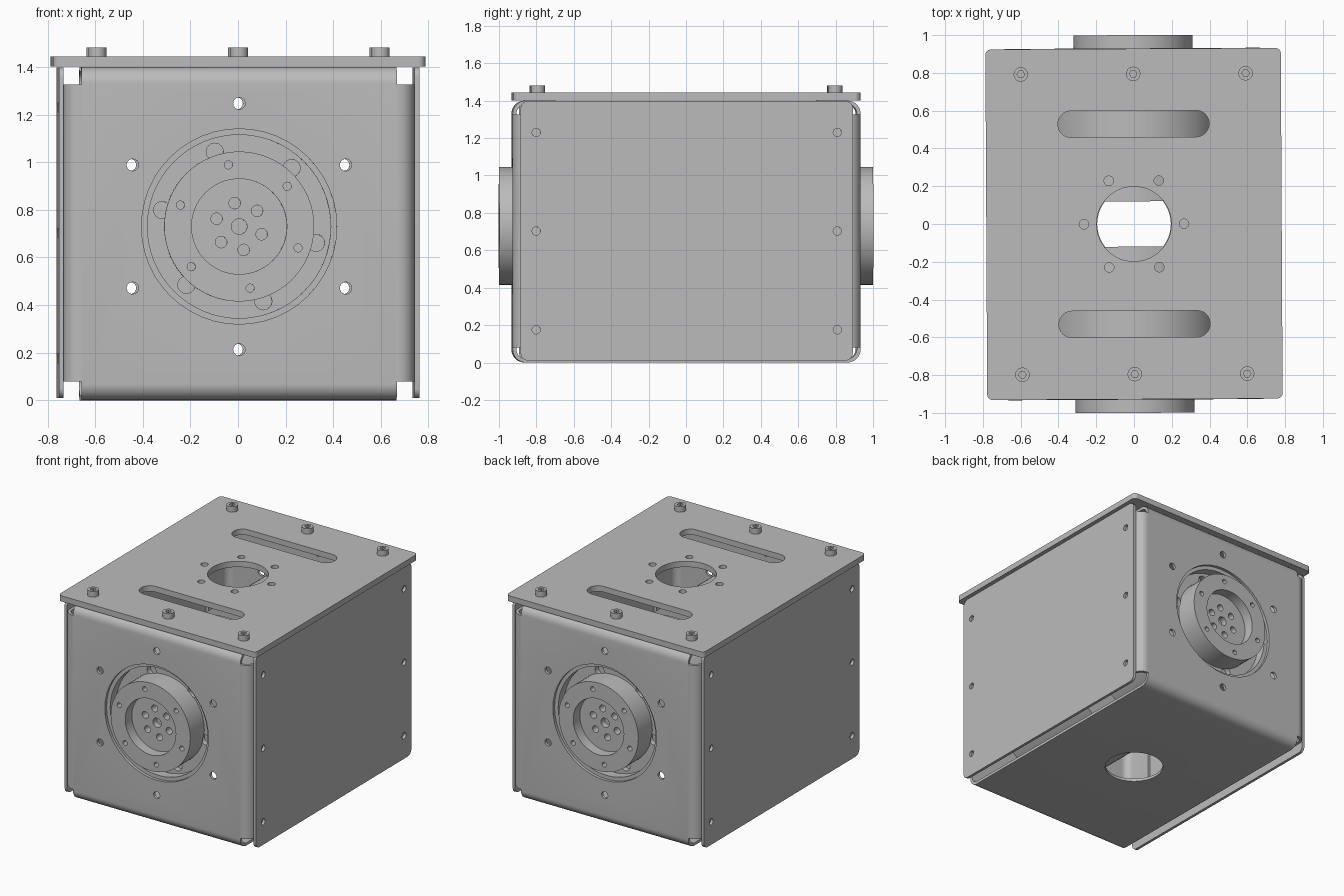
import bpy
import bmesh
from math import sin, cos, pi, radians
from mathutils import Vector, Matrix

cube = bpy.data.objects.get("Cube")
if cube:
    bpy.data.objects.remove(cube, do_unlink=True)

metal = bpy.data.materials.new("grey_metal")
metal.use_nodes = True
grey = (0.5, 0.5, 0.5, 1)
metal.diffuse_color = grey
metal.node_tree.nodes["Principled BSDF"].inputs["Base Color"].default_value = grey

HUB_Z = 0.73
TURN = Matrix.Rotation(radians(0.3), 4, "Z")  # the whole unit sits slightly turned


def to3(u, v, w, axis):
    return {"x": (w, u, v), "y": (u, w, v), "z": (u, v, w)}[axis]


def circle(u, v, r, n=48):
    return [(u + r * cos(2 * pi * i / n), v + r * sin(2 * pi * i / n)) for i in range(n)]


def ring(u, v, r, start):
    return [(u + r * cos(radians(start + 60 * i)), v + r * sin(radians(start + 60 * i)))
            for i in range(6)]


def fillet(points, r, closed, n=8):
    """Round the right-angled corners of a path."""
    out = []
    for i, p in enumerate(points):
        if not closed and i in (0, len(points) - 1):
            out.append(p)
            continue
        p = Vector(p)
        a = (Vector(points[i - 1]) - p).normalized() * r
        b = (Vector(points[(i + 1) % len(points)]) - p).normalized() * r
        for k in range(n + 1):
            t = k / n * pi / 2
            out.append(tuple(p + a * (1 - sin(t)) + b * (1 - cos(t))))
    return out


def rect(u0, u1, v0, v1, r):
    return fillet([(u0, v0), (u1, v0), (u1, v1), (u0, v1)], r, True)


def make(name, bm):
    mesh = bpy.data.meshes.new(name)
    bm.to_mesh(mesh)
    bm.free()
    mesh.materials.append(metal)
    obj = bpy.data.objects.new(name, mesh)
    bpy.context.collection.objects.link(obj)
    return obj


def solid(name, prisms):
    """Prisms given as (outline, axis, start, end)."""
    bm = bmesh.new()
    for outline, axis, a, b in prisms:
        low = [bm.verts.new(to3(u, v, a, axis)) for u, v in outline]
        high = [bm.verts.new(to3(u, v, b, axis)) for u, v in outline]
        bm.faces.new(low)
        bm.faces.new(high)
        for i in range(len(low)):
            bm.faces.new((low[i - 1], low[i], high[i], high[i - 1]))
    bmesh.ops.recalc_face_normals(bm, faces=bm.faces)
    return make(name, bm)


def sheet(name, path, axis, a, b, thickness=0.02):
    """Bent sheet metal along a path."""
    bm = bmesh.new()
    rows = [[bm.verts.new(to3(u, v, w, axis)) for w in (a, b)] for u, v in path]
    for p, q in zip(rows, rows[1:]):
        bm.faces.new((p[0], p[1], q[1], q[0]))
    obj = make(name, bm)
    mod = obj.modifiers.new("thickness", "SOLIDIFY")
    mod.thickness = thickness
    mod.offset = 0
    return obj


def bake(obj):
    graph = bpy.context.evaluated_depsgraph_get()
    mesh = bpy.data.meshes.new_from_object(obj.evaluated_get(graph))
    obj.modifiers.clear()
    obj.data = mesh


def cut(obj, prisms):
    cutter = solid("cutter", prisms)
    mod = obj.modifiers.new("holes", "BOOLEAN")
    mod.operation = "DIFFERENCE"
    mod.solver = "EXACT"
    mod.object = cutter
    bake(obj)
    bpy.data.objects.remove(cutter, do_unlink=True)


parts = []

# Wrapped shell: front, bottom and back in one bent sheet with top flanges
path = fillet([(0.7, 1.39), (0.92, 1.39), (0.92, 0.01), (-0.92, 0.01),
               (-0.92, 1.39), (-0.7, 1.39)], 0.06, False)
shell = sheet("shell", path, "x", -0.662, 0.662)
holes = [(circle(0, HUB_Z, 0.41), "y", -1.2, 1.2), (circle(0, 0, 0.195), "z", -0.1, 0.1)]
holes += [(circle(u, v, 0.025, 24), "y", -1.2, 1.2) for u, v in ring(0, HUB_Z, 0.517, 30)]
cut(shell, holes)
parts.append(shell)

# Side flanges bent round the four upright edges
for sx, side in ((1, "left"), (-1, "right")):
    for sy, end in ((-1, "front"), (1, "back")):
        path = fillet([(sx * 0.66, sy * 0.92), (sx * 0.727, sy * 0.92),
                       (sx * 0.727, sy * 0.7)], 0.06, False)
        flange = sheet(f"{end}_{side}_flange", path, "z", 0.08, 1.327)
        bake(flange)
        parts.append(flange)

# Side covers with screw holes
for sx, side in ((1, "left"), (-1, "right")):
    cover = solid(f"{side}_cover", [(rect(-0.888, 0.888, 0.01, 1.398, 0.04), "x",
                                     sx * 0.737, sx * 0.757)])
    cut(cover, [(circle(y, z, 0.022, 24), "x", -1, 1)
                for y in (-0.805, 0.805) for z in (0.175, 0.703, 1.23)])
    parts.append(cover)

# Top plate with slots, central opening and bolt circle
plate = solid("top_plate", [(rect(-0.782, 0.782, -0.928, 0.928, 0.03), "z", 1.402, 1.443)])
holes = [(circle(0, 0, 0.198), "z", 1.3, 1.5)]
holes += [(circle(u, v, 0.025, 24), "z", 1.3, 1.5) for u, v in ring(0, 0, 0.265, 0)]
holes += [(rect(-0.4, 0.4, s * 0.53 - 0.07, s * 0.53 + 0.07, 0.069), "z", 1.3, 1.5)
          for s in (-1, 1)]
cut(plate, holes)
parts.append(plate)

# Socket head screws on the top plate
spots = [(x, y) for x in (-0.595, 0, 0.595) for y in (-0.795, 0.795)]
screws = solid("top_screws", [(circle(x, y, 0.038, 32), "z", 1.44, 1.482) for x, y in spots])
cut(screws, [(circle(x, y, 0.02, 6), "z", 1.458, 1.5) for x, y in spots])
parts.append(screws)


# Motor bodies with output hubs, one at each end
def motor(name, turn):
    profile = [(0, 0.12), (0.45, 0.12), (0.45, 0.905), (0.385, 0.905), (0.385, 0.84),
               (0.315, 0.84), (0.315, 1.0), (0.2, 1.0), (0.2, 0.925), (0, 0.925)]
    bm = bmesh.new()
    verts = [bm.verts.new((r, -y, HUB_Z)) for r, y in profile]
    edges = [bm.edges.new(pair) for pair in zip(verts, verts[1:])]
    bmesh.ops.spin(bm, geom=verts + edges, cent=(0, 0, HUB_Z), axis=(0, 1, 0),
                   angle=2 * pi, steps=64)
    bmesh.ops.remove_doubles(bm, verts=bm.verts, dist=0.0005)
    bmesh.ops.recalc_face_normals(bm, faces=bm.faces)
    obj = make(name, bm)
    holes = [(circle(0, HUB_Z, 0.033, 24), "y", -1.1, -0.88)]
    for radius, start, size, outer, inner in ((0.1, 41, 0.024, -1.1, -0.87),
                                              (0.263, 40, 0.017, -1.1, -0.95),
                                              (0.33, 48, 0.036, -0.845, -0.8)):
        holes += [(circle(u, v, size, 24), "y", outer, inner)
                  for u, v in ring(0, HUB_Z, radius, start)]
    cut(obj, holes)
    obj.data.transform(Matrix.Rotation(turn, 4, "Z"))
    return obj


parts += [motor("front_motor", 0), motor("back_motor", pi)]

# Slight turn and smooth curved surfaces
bpy.ops.object.select_all(action="DESELECT")
for obj in parts:
    obj.data.transform(TURN)
    obj.select_set(True)
bpy.context.view_layer.objects.active = parts[0]
bpy.ops.object.shade_smooth_by_angle(angle=radians(30))
